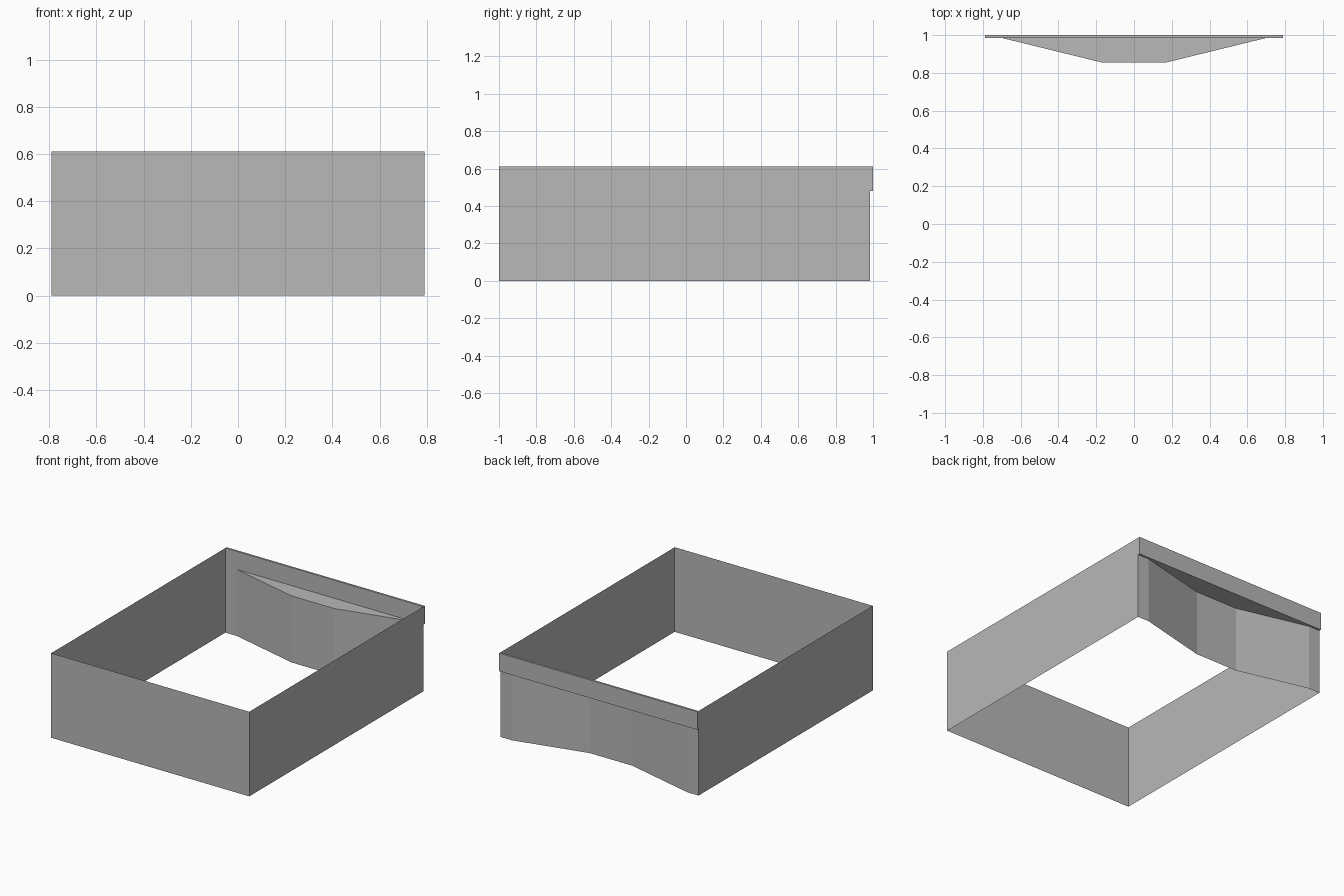
import bpy
import bmesh

if "Cube" in bpy.data.objects:
    bpy.data.objects.remove(bpy.data.objects["Cube"], do_unlink=True)

grey = bpy.data.materials.new("plain_grey")
grey.use_nodes = True
grey.diffuse_color = (0.48, 0.48, 0.48, 1)
grey.node_tree.nodes["Principled BSDF"].inputs["Base Color"].default_value = grey.diffuse_color

W = 0.79       # half width
BACK = 0.985   # back plane behind which the rail sits
LEDGE = 0.48   # height of the ledge
TOP = 0.61


def finish(name, bm):
    mesh = bpy.data.meshes.new(name)
    bm.to_mesh(mesh)
    bm.free()
    mesh.materials.append(grey)
    obj = bpy.data.objects.new(name, mesh)
    bpy.context.collection.objects.link(obj)
    return obj


def sheet(name, path, height):
    """Raise an open floor path into a thin wall."""
    bm = bmesh.new()
    low = [bm.verts.new((x, y, 0)) for x, y in path]
    high = [bm.verts.new((x, y, height)) for x, y in path]
    for i in range(len(path) - 1):
        bm.faces.new((low[i], low[i + 1], high[i + 1], high[i]))
    return finish(name, bm)


# Front and side walls, open above and below
sheet("outer_walls", [(-W, BACK), (-W, -1), (W, -1), (W, BACK)], TOP)

# Back wall bowed inwards, mirrored about the middle
half = [(W, BACK), (0.70, BACK), (0.17, 0.855)]
bow = half + [(-x, y) for x, y in reversed(half)]
sheet("bowed_back_wall", bow, LEDGE)

# Flat ledge over the bowed wall
bm = bmesh.new()
bm.faces.new([bm.verts.new((x, y, LEDGE)) for x, y in reversed(bow[1:-1])]).normal_update()
for face in bm.faces:
    if face.normal.z < 0:
        face.normal_flip()
finish("back_ledge", bm)

# Thin rail along the top of the back
bm = bmesh.new()
bmesh.ops.create_cube(bm, size=1)
bmesh.ops.scale(bm, vec=(2 * W, 1 - BACK, TOP - LEDGE), verts=bm.verts)
bmesh.ops.translate(bm, vec=(0, (1 + BACK) / 2, (TOP + LEDGE) / 2), verts=bm.verts)
finish("back_rail", bm)
